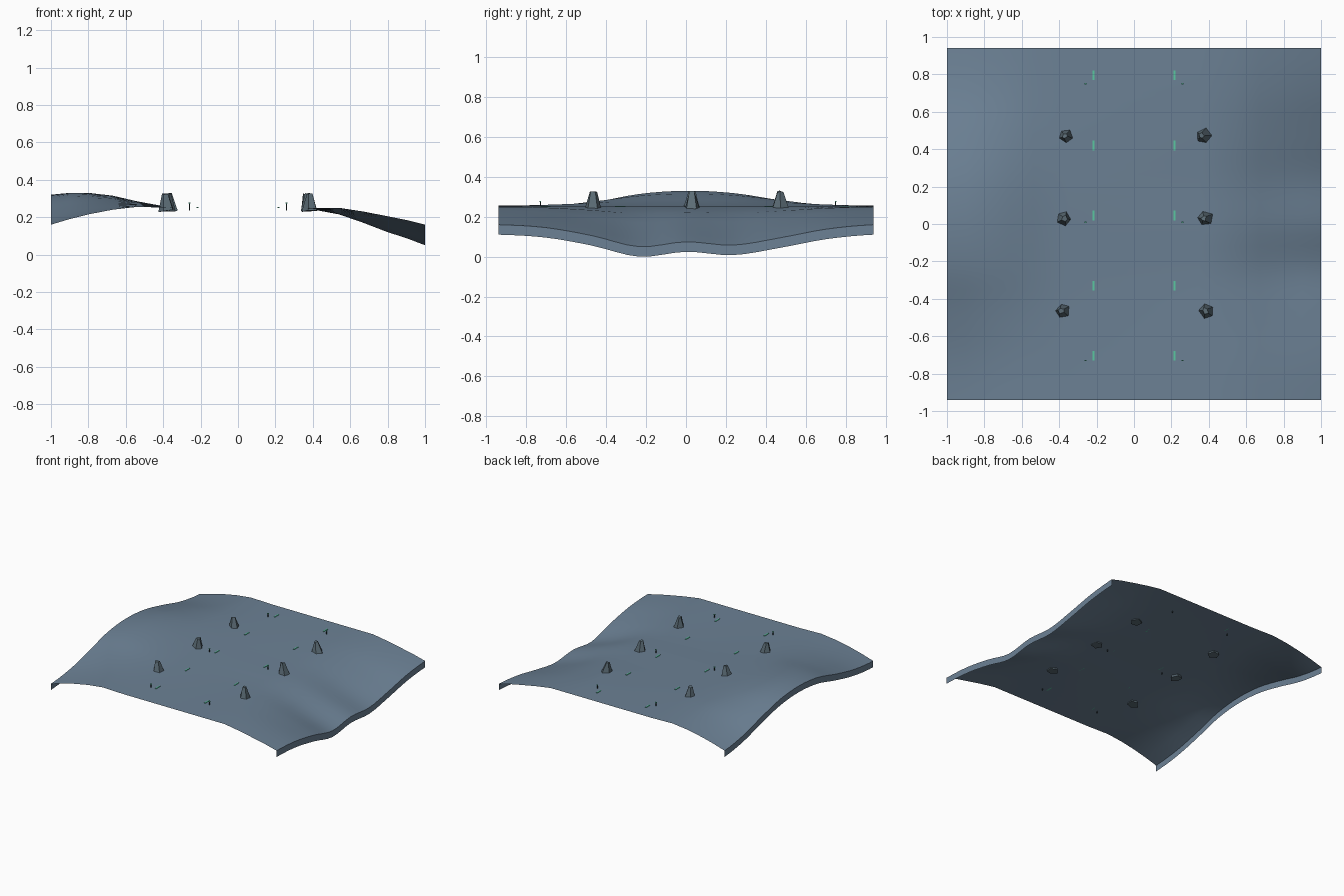
import bpy, bmesh, math, random
from mathutils import Matrix, Vector

random.seed(4)
cube = bpy.data.objects.get("Cube")
if cube:
    bpy.data.objects.remove(cube)


def material(name, rgb):
    m = bpy.data.materials.new(name)
    m.use_nodes = True
    m.diffuse_color = (*rgb, 1)
    m.node_tree.nodes["Principled BSDF"].inputs["Base Color"].default_value = (*rgb, 1)
    return m


SLATE = material("slate ground", (0.15, 0.22, 0.30))
ROCK = material("grey rock", (0.105, 0.15, 0.18))
GREEN = material("green marking", (0.10, 0.57, 0.35))
DARK = material("dark post", (0.03, 0.045, 0.055))


def add_object(name, bm, mat):
    bmesh.ops.recalc_face_normals(bm, faces=bm.faces)
    mesh = bpy.data.meshes.new(name)
    bm.to_mesh(mesh)
    bm.free()
    mesh.materials.append(mat)
    obj = bpy.data.objects.new(name, mesh)
    bpy.context.collection.objects.link(obj)
    return obj


def add_box(name, centre, size, mat):
    bm = bmesh.new()
    bmesh.ops.create_cube(bm, size=1, matrix=Matrix.LocRotScale(Vector(centre), None, Vector(size)))
    return add_object(name, bm, mat)


def spline(values, t):
    # Catmull-Rom through evenly spaced values, t from 0 to 1
    s = t * (len(values) - 1)
    i = min(int(s), len(values) - 2)
    f = s - i
    p = [values[max(0, min(len(values) - 1, i + k))] for k in (-1, 0, 1, 2)]
    return p[1] + f / 2 * (p[2] - p[0] + f * (2 * p[0] - 5 * p[1] + 4 * p[2] - p[3]
                           + f * (3 * (p[1] - p[2]) + p[3] - p[0])))


# Ground: columns of (x, height at the ends, rise or dip between the ends)
HALF_Y = 0.94
HILL = [0, 0.15, 0.47, 0.86, 1, 0.9, 0.58, 0.2, 0]
HOLLOW = [0, 0.13, 0.5, 1, 0.78, 0.93, 0.6, 0.2, 0]
COLUMNS = [(-1, 0.16, 0.16), (-0.9, 0.19, 0.14), (-0.8, 0.215, 0.115), (-0.67, 0.24, 0.075),
           (-0.54, 0.255, 0.03), (-0.35, 0.25, 0), (0.35, 0.25, 0), (0.54, 0.25, -0.035),
           (0.67, 0.23, -0.06), (0.8, 0.205, -0.085), (0.9, 0.185, -0.097), (1, 0.16, -0.11)]
ROWS = 32
SKIRT = 0.05

bm = bmesh.new()
grid = []
for x, end, rise in COLUMNS:
    profile = HILL if x < 0 else HOLLOW
    grid.append([bm.verts.new((x, HALF_Y * (2 * j / ROWS - 1), end + rise * spline(profile, j / ROWS)))
                 for j in range(ROWS + 1)])
for a, b in zip(grid, grid[1:]):
    for j in range(ROWS):
        bm.faces.new((a[j], b[j], b[j + 1], a[j + 1]))
# The vertical skirts hang from the two outer edges only
for edge in (grid[0], grid[-1]):
    low = [bm.verts.new(v.co - Vector((0, 0, SKIRT))) for v in edge]
    for j in range(ROWS):
        bm.faces.new((edge[j], edge[j + 1], low[j + 1], low[j]))
ground = add_object("ground", bm, SLATE)
bpy.context.view_layer.objects.active = ground
ground.select_set(True)
bpy.ops.object.shade_smooth_by_angle(angle=math.radians(40))
ground.select_set(False)

# Rocks: leaning five-sided stumps along both roadsides
for side in (-1, 1):
    for k, (x, y) in enumerate(((0.385, -0.465), (0.375, 0.03), (0.367, 0.47))):
        bm = bmesh.new()
        bmesh.ops.create_cone(bm, cap_ends=True, segments=5, radius1=0.045, radius2=0.016, depth=0.092)
        turn = Matrix.Rotation(random.uniform(0, math.tau), 4, "Z")
        lean = Matrix.Rotation(random.uniform(-0.12, 0.12), 4, "Y")
        bm.transform(Matrix.Translation((side * x, y, 0.28)) @ lean @ turn)
        for v in bm.verts:
            v.co += Vector([random.uniform(-0.004, 0.004) for _ in range(3)])
        add_object(f"rock_{'left' if side > 0 else 'right'}_{k + 1}", bm, ROCK)

# Lane dashes and roadside marker posts
for side in (-1, 1):
    label = "left" if side > 0 else "right"
    for k in range(5):
        add_box(f"lane_dash_{label}_{k + 1}", (side * 0.217, -0.705 + 0.375 * k, 0.252),
                (0.009, 0.052, 0.004), GREEN)
    for k in range(3):
        y = -0.73 + 0.74 * k
        add_box(f"marker_post_{label}_{k + 1}", (side * 0.26, y, 0.256), (0.006, 0.006, 0.042), DARK)
        add_box(f"marker_cap_{label}_{k + 1}", (side * 0.26, y, 0.276), (0.011, 0.007, 0.006), GREEN)
